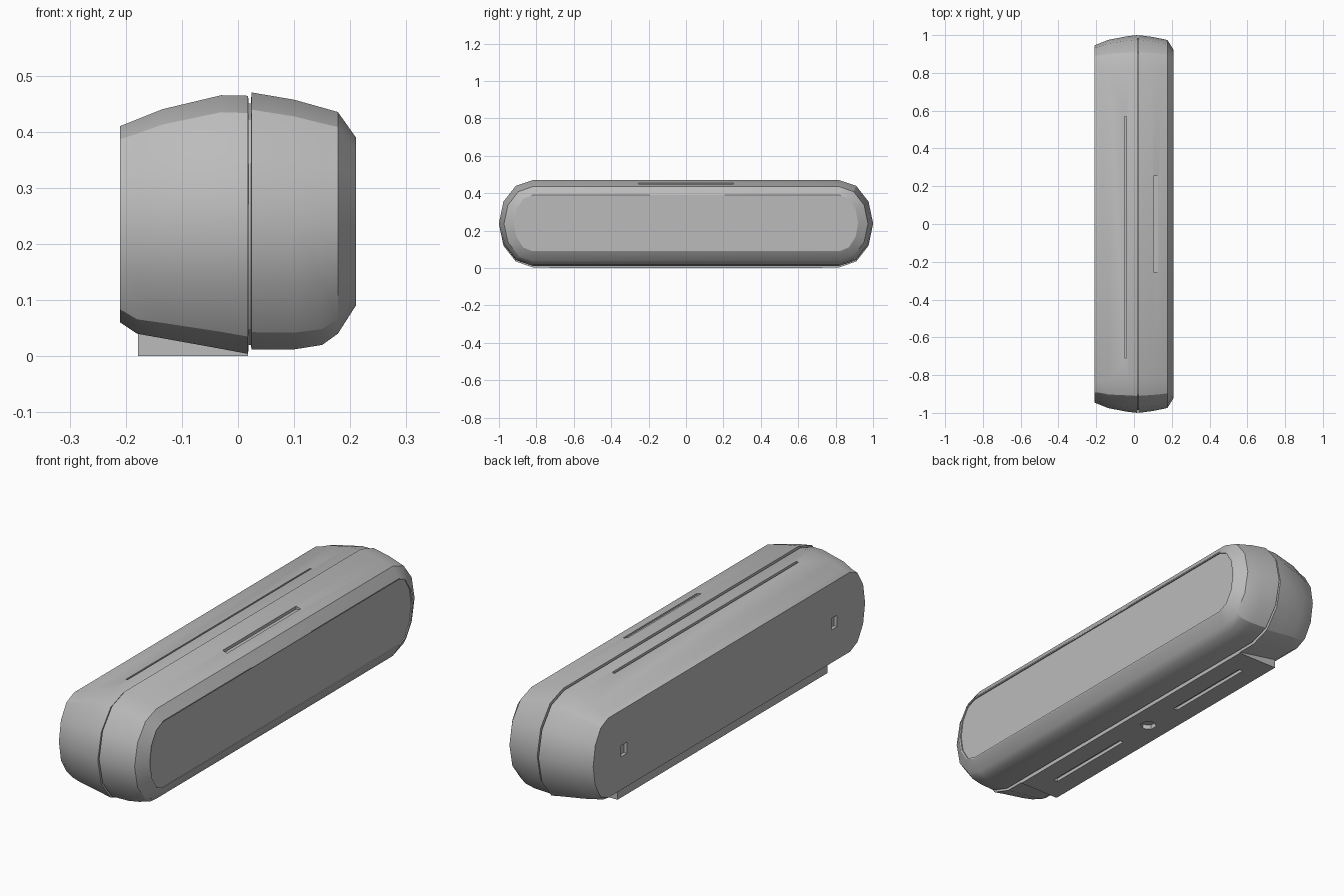
import bpy, bmesh, math
from mathutils import Vector

if "Cube" in bpy.data.objects:
    bpy.data.objects.remove(bpy.data.objects["Cube"], do_unlink=True)

grey = bpy.data.materials.new("plain_grey")
grey.use_nodes = True
colour = (0.5, 0.5, 0.5, 1)
grey.diffuse_color = colour
grey.node_tree.nodes["Principled BSDF"].inputs["Base Color"].default_value = colour


def finish(name, bm):
    bmesh.ops.recalc_face_normals(bm, faces=bm.faces)
    mesh = bpy.data.meshes.new(name)
    bm.to_mesh(mesh)
    bm.free()
    mesh.materials.append(grey)
    ob = bpy.data.objects.new(name, mesh)
    bpy.context.collection.objects.link(ob)
    return ob


def outline(x, low, high, tip, straight, steps=6):
    """Rounded-end outline in the y-z plane."""
    mid, half = (low + high) / 2, (high - low) / 2
    points = []
    for side in (1, -1):
        for i in range(steps + 1):
            a = -math.pi / 2 + math.pi * i / steps
            points.append(Vector((x, side * (straight + (tip - straight) * math.cos(a)),
                                  mid + side * half * math.sin(a))))
    return points


def loft(name, sections):
    bm = bmesh.new()
    rings = [[bm.verts.new(p) for p in outline(*s)] for s in sections]
    for a, b in zip(rings, rings[1:]):
        for i in range(len(a)):
            j = (i + 1) % len(a)
            bm.faces.new((a[i], a[j], b[j], b[i]))
    bm.faces.new(rings[0])
    bm.faces.new(rings[-1])
    return finish(name, bm)


def box(name, centre, size):
    bm = bmesh.new()
    bmesh.ops.create_cube(bm, size=1)
    for v in bm.verts:
        v.co = Vector(c + p * s for c, p, s in zip(centre, v.co, size))
    return finish(name, bm)


def hexagon(name, centre, radius, depth):
    bm = bmesh.new()
    bmesh.ops.create_cone(bm, cap_ends=True, segments=6, radius1=radius,
                          radius2=radius, depth=depth)
    bmesh.ops.translate(bm, vec=centre, verts=bm.verts)
    return finish(name, bm)


def cut(target, cutter):
    mod = target.modifiers.new("cut", 'BOOLEAN')
    mod.operation = 'DIFFERENCE'
    mod.solver = 'EXACT'
    mod.object = cutter
    cutter.hide_render = True
    bpy.ops.object.select_all(action='DESELECT')
    bpy.context.view_layer.objects.active = target
    target.select_set(True)
    bpy.ops.object.modifier_apply(modifier=mod.name)
    bpy.data.objects.remove(cutter, do_unlink=True)


def smooth(ob):
    bpy.ops.object.select_all(action='DESELECT')
    bpy.context.view_layer.objects.active = ob
    ob.select_set(True)
    bpy.ops.object.shade_smooth_by_angle(angle=math.radians(28))


# Casing: x, bottom, top, end tip, straight half length; with a seam groove
# and a shallow recessed panel on the +x side
casing = loft("casing", [
    (-0.21, 0.06, 0.41, 0.945, 0.84),
    (-0.18, 0.04, 0.422, 0.957, 0.83),
    (-0.135, 0.032, 0.44, 0.975, 0.83),
    (-0.03, 0.013, 0.465, 0.995, 0.82),
    (0.018, 0.004, 0.464, 1.0, 0.82),
    (0.019, 0.02, 0.45, 0.985, 0.82),
    (0.023, 0.02, 0.45, 0.985, 0.82),
    (0.024, 0.012, 0.47, 1.0, 0.82),
    (0.1, 0.012, 0.457, 0.99, 0.82),
    (0.15, 0.02, 0.443, 0.98, 0.82),
    (0.178, 0.04, 0.435, 0.973, 0.82),
    (0.21, 0.09, 0.39, 0.92, 0.82),
    (0.21, 0.095, 0.385, 0.91, 0.82),
    (0.205, 0.095, 0.385, 0.91, 0.82),
])

# Top slots
cut(casing, box("long_slot_cutter", (-0.045, -0.07, 0.47), (0.01, 1.28, 0.04)))
cut(casing, box("short_slot_cutter", (0.115, 0, 0.46), (0.022, 0.51, 0.035)))

# Screw holes in the -x side
for y in (-0.73, 0.73):
    cut(casing, box("side_hole_cutter", (-0.21, y, 0.23), (0.03, 0.04, 0.05)))
smooth(casing)

# Base plate with slots and a central hole
plate = box("base_plate", (-0.08, 0, 0.025), (0.196, 1.46, 0.05))
for side in (-1, 1):
    cut(plate, box("base_slot_cutter", (-0.08, side * 0.4, 0), (0.02, 0.44, 0.03)))
cut(plate, hexagon("base_hole_cutter", (-0.08, 0, 0), 0.035, 0.04))
smooth(plate)
